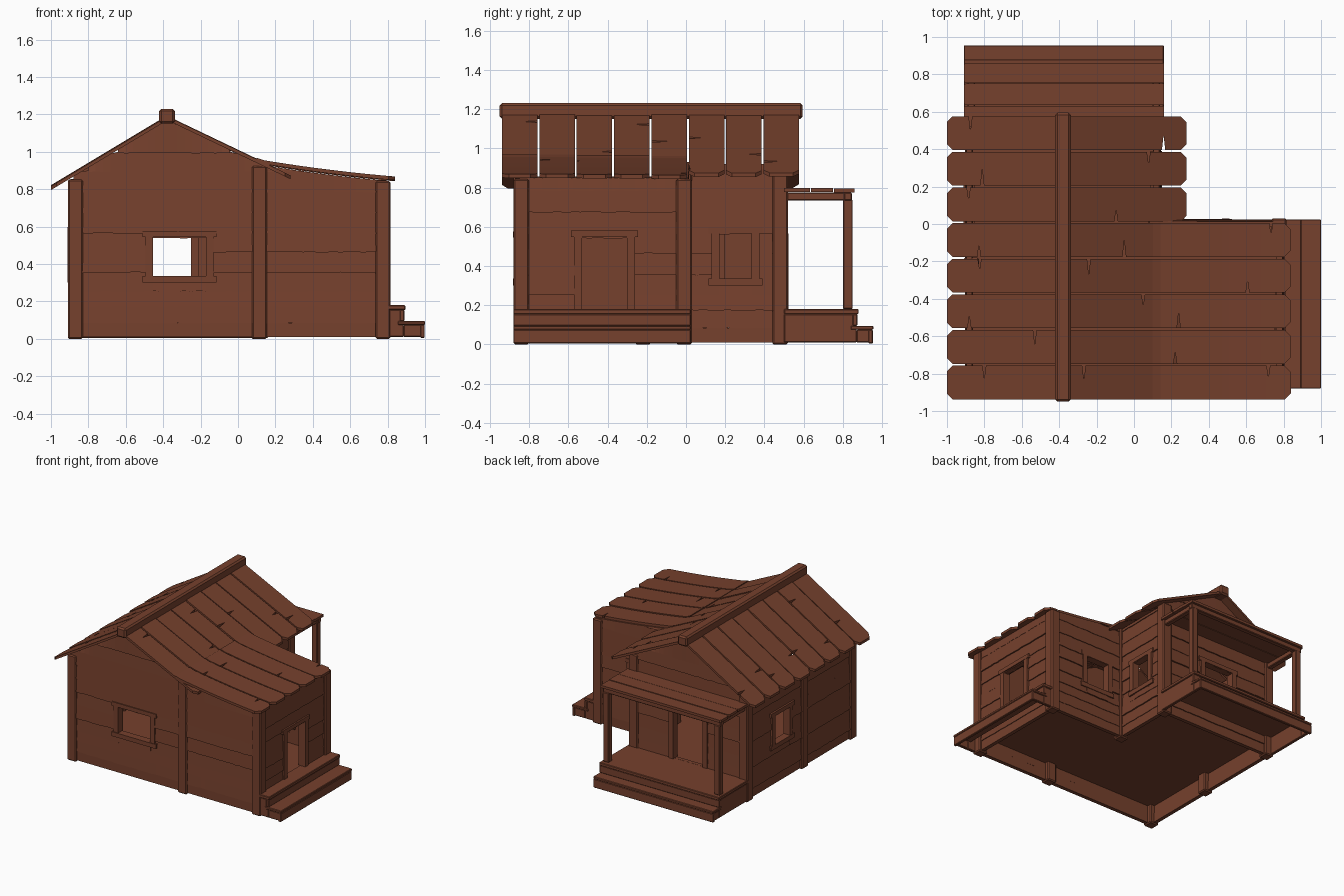
import bpy, bmesh, random
from mathutils import Vector, Matrix

random.seed(4)
if "Cube" in bpy.data.objects:
    bpy.data.objects.remove(bpy.data.objects["Cube"])

wood = bpy.data.materials.new("brown_wood")
COLOUR = (0.18, 0.052, 0.026, 1)
wood.diffuse_color = COLOUR
wood.use_nodes = True
wood.node_tree.nodes["Principled BSDF"].inputs["Base Color"].default_value = COLOUR
rnd = random.uniform


def finish(name, bm, bevel=0):
    bmesh.ops.recalc_face_normals(bm, faces=bm.faces[:])
    me = bpy.data.meshes.new(name)
    bm.to_mesh(me)
    bm.free()
    me.materials.append(wood)
    ob = bpy.data.objects.new(name, me)
    bpy.context.collection.objects.link(ob)
    if bevel:
        mod = ob.modifiers.new("worn_edges", 'BEVEL')
        mod.width, mod.segments = bevel, 1


def add_box(bm, x, y, z):
    size = Vector((x[1] - x[0], y[1] - y[0], z[1] - z[0]))
    mid = Vector((x[0] + x[1], y[0] + y[1], z[0] + z[1])) / 2
    bmesh.ops.create_cube(bm, size=1, matrix=Matrix.Translation(mid) @ Matrix.Diagonal(size).to_4x4())


def boxes(name, items, bevel=0.005):
    bm = bmesh.new()
    for item in items:
        add_box(bm, *item)
    finish(name, bm, bevel)


def board(bm, u0, u1, v0, v1, place, thick, clip=None, chamfer=(0, 0), crack=0, lap=0):
    """Rough plank along u: cut corners, a V-shaped crack, or a ragged edge lapping the plank below."""
    n = max(1, round((u1 - u0) / 0.04))
    stations = [(u0 + (u1 - u0) * i / n, 0, 0) for i in range(n + 1)]
    if crack:
        c, top = rnd(u0 + 0.1, u1 - 0.1), random.random() < 0.5
        d = crack * rnd(0.6, 1)
        stations = [s for s in stations if abs(s[0] - c) > 0.012]
        stations += [(c - 0.009, 0, 0), (c, d * (not top), d * top), (c + 0.009, 0, 0)]
    for end, amount, sign in ((u0, chamfer[0], 1), (u1, chamfer[1], -1)):
        if amount:
            stations = [s for s in stations if abs(s[0] - end) > amount]
            stations += [(end, amount, amount), (end + sign * amount, 0, 0)]
    stations.sort()
    shift = rnd(-0.004, 0.004)
    rings = []
    for u, a, b in stations:
        lo, hi = v0 + a - lap * rnd(0.5, 1.3), v1 - b
        if clip:
            if clip(u) < lo:
                continue
            hi = max(lo + 0.002, min(hi, clip(u)))
        rings.append([bm.verts.new(place(u, v, w + shift))
                      for v, w in ((lo, lap), (hi, 0), (hi, thick), (lo, thick))])
    if len(rings) < 2:
        return
    for r, s in zip(rings, rings[1:]):
        for i in range(4):
            j = (i + 1) % 4
            bm.faces.new((r[i], r[j], s[j], s[i]))
    bm.faces.new(rings[0])
    bm.faces.new(rings[-1])


# Roof heights across the house
RIDGE, PEAK, EAVE_X = -0.38, 1.17, 0.12


def main_roof(x):
    return PEAK - (0.6 if x < RIDGE else 0.478) * abs(x - RIDGE)


def wing_roof(x):
    t = (x - EAVE_X) / 0.72
    return main_roof(x) if t < 0 else main_roof(EAVE_X) - 0.12 * t + 0.03 * t * t


# Roof planks
PITCH = 0.1905


def roof_part(name, x0, x1, rows, height, chamfer, lift=0):
    bm = bmesh.new()
    for i in range(rows):
        y0 = -0.943 + i * PITCH
        board(bm, x0, x1, y0 + 0.005, y0 + PITCH - 0.005,
              lambda u, v, w: (u, v, height(u) + w + lift), 0.02,
              chamfer=chamfer, crack=0.09)
    finish(name, bm)


roof_part("left_roof", -1, RIDGE, 8, main_roof, (0.03, 0))
roof_part("right_roof", RIDGE, 0.28, 8, main_roof, (0, 0.03))
roof_part("wing_roof", 0.1, 0.84, 5, wing_roof, (0, 0.035), 0.004)
boxes("ridge_beam", [((-0.422, -0.338), (-0.95, 0.595), (1.15, 1.23))], 0.012)


# Plank walls, with their sill rail, opening and frame
LEVELS = [0.09, 0.18, 0.26, 0.36, 0.47, 0.57, 0.68, 0.79, 0.9, 1.0, 1.16]


def wall(name, u0, u1, place, clip, hole, door=False):
    bm = bmesh.new()
    a, b, c, d = hole
    for z0, z1 in zip(LEVELS, LEVELS[1:]):
        pieces = [(u0, u1, z0, z1)]
        if c < z1 and d > z0:
            pieces = [(u0, a, z0, z1), (b, u1, z0, z1)]
            if c - z0 > 0.01:
                pieces.append((a, b, z0, c))
            if z1 - d > 0.01:
                pieces.append((a, b, d, z1))
        for p in pieces:
            board(bm, *p, place, -0.03, clip, lap=0.007)
    board(bm, u0, u1, 0.01, 0.085, place, -0.03)
    finish(name, bm)
    bm = bmesh.new()
    parts = [(a - 0.04, a, c, d), (b, b + 0.04, c, d), (a - 0.055, b + 0.055, d, d + 0.032)]
    if not door:
        parts.append((a - 0.055, b + 0.055, c - 0.035, c))
    for p in parts:
        board(bm, *p, lambda u, v, w: place(u, v, w + 0.014), -0.06)
    finish(name + ("_door_frame" if door else "_window_frame"), bm)


def facing_y(y, out):
    return lambda u, v, w: (u, y + out * w, v)


def facing_x(x, out):
    return lambda u, v, w: (x + out * w, u, v)


wall("front_wall", -0.88, 0.79, facing_y(-0.865, -1), wing_roof, (-0.455, -0.17, 0.335, 0.545))
wall("left_side_wall", -0.85, 0.5, facing_x(-0.895, -1), lambda u: 0.855, (-0.03, 0.16, 0.335, 0.565))
wall("wing_end_wall", -0.85, 0.01, facing_x(0.795, 1), lambda u: 0.85, (-0.53, -0.3, 0.18, 0.548), True)
wall("wing_back_wall", 0.13, 0.79, facing_y(0.015, 1), wing_roof, (0.27, 0.47, 0.335, 0.565))
wall("main_right_wall", 0.01, 0.5, facing_x(0.135, 1), lambda u: 0.92, (0.17, 0.335, 0.335, 0.565))
wall("back_wall", -0.88, 0.12, facing_y(0.505, 1), main_roof, (-0.51, -0.25, 0.18, 0.565), True)

# Upright posts
POSTS = [(-0.87, -0.84), (0.115, -0.84), (0.775, -0.84), (-0.87, -0.22),
         (-0.87, 0.48), (0.11, 0.48), (0.775, -0.01), (0.115, -0.01)]
boxes("corner_posts", [((x - 0.04, x + 0.04), (y - 0.04, y + 0.04),
                        (0, wing_roof(x + (0.04 if x > 0 else -0.04)))) for x, y in POSTS], 0.008)

# Floors
boxes("floor", [((-0.87, 0.12), (-0.85, 0.49), (0.15, 0.175)),
                ((0.12, 0.78), (-0.85, 0), (0.15, 0.175))], 0)


# Steps beside the wing and under the porch
def steps(name, u0, u1, inner, mid, outer, swap):
    turn = (lambda u, v, z: (v, u, z)) if swap else (lambda u, v, z: (u, v, z))
    span = (u0, u1)
    items = [turn(span, (inner, mid), (0.155, 0.18)),
             turn(span, (mid - 0.03, mid - 0.006), (0.095, 0.155)),
             turn(span, (mid - 0.04, outer), (0.075, 0.095)),
             turn(span, (outer - 0.025, outer - 0.002), (0.005, 0.075))]
    for e in (u0 + 0.005, u1 - 0.03):
        items.append(turn((e, e + 0.025), (inner, mid - 0.01), (0.01, 0.155)))
        items.append(turn((e, e + 0.025), (mid - 0.01, outer - 0.01), (0.01, 0.075)))
    boxes(name, items, 0.004)


steps("wing_steps", -0.88, 0.025, 0.79, 0.895, 1.0, True)
steps("porch_steps", -0.91, 0.16, 0.5, 0.88, 0.955, False)

# Porch posts, beams and roof planks
boxes("porch_frame",
      [((x - 0.025, x + 0.025), (0.8, 0.85), (0.18, 0.74)) for x in (-0.87, 0.12)]
      + [((x - 0.02, x + 0.02), (0.5, 0.84), (0.735, 0.775)) for x in (-0.87, 0.12)]
      + [((-0.9, 0.15), (0.805, 0.845), (0.735, 0.775))], 0.005)
bm = bmesh.new()
for y0, y1 in ((0.5, 0.632), (0.636, 0.75), (0.754, 0.86)):
    board(bm, -0.91, 0.16, y0, y1, lambda u, v, w: (u, v, 0.774 + w), 0.02, chamfer=(0.01, 0))
finish("porch_roof", bm)
